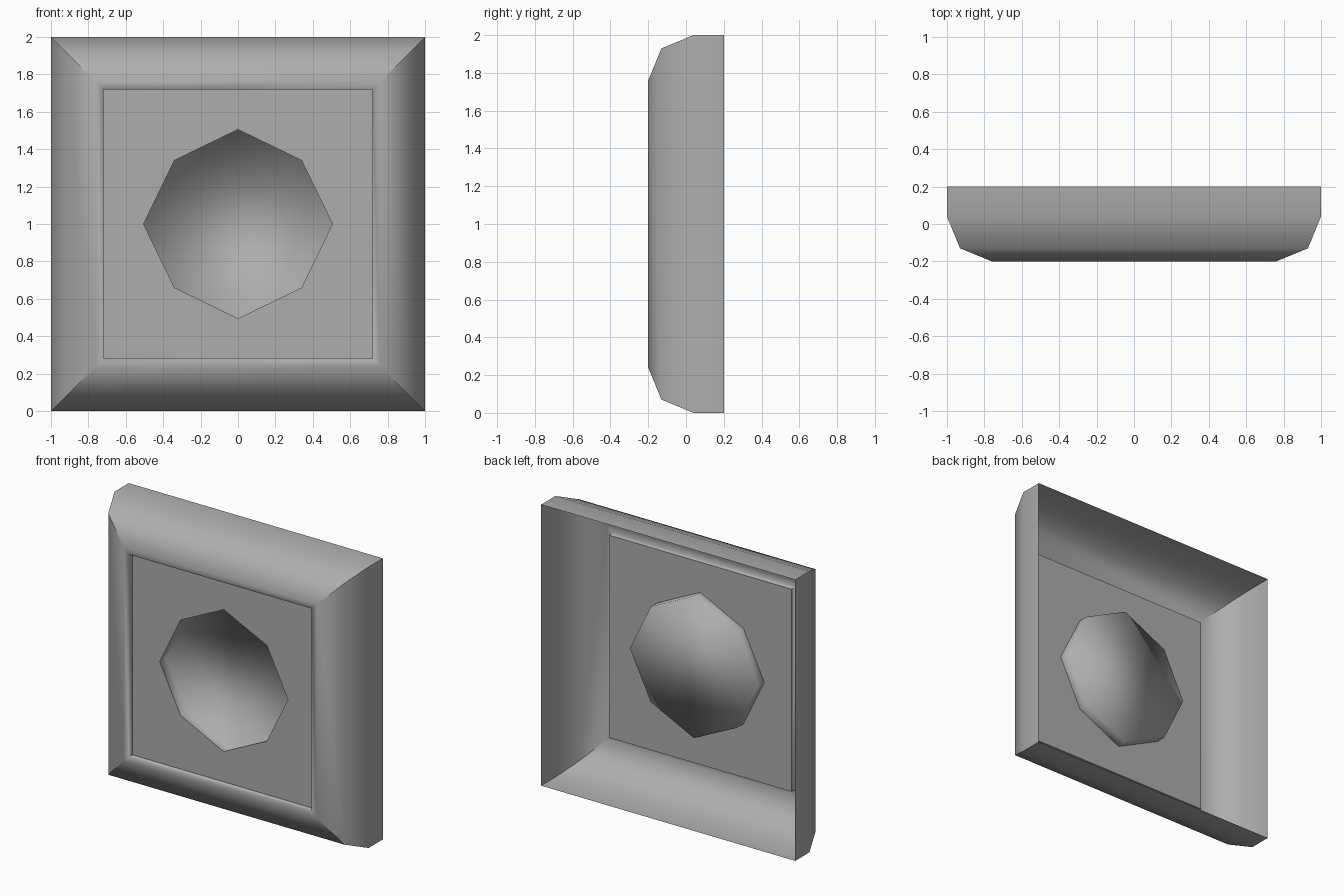
import bpy, bmesh
from math import radians

cube = bpy.data.objects.get("Cube")
if cube:
    bpy.data.objects.remove(cube, do_unlink=True)

# One plain grey for everything
grey = bpy.data.materials.new("plain_grey")
grey.use_nodes = True
colour = (0.42, 0.42, 0.42, 1)
grey.diffuse_color = colour
grey.node_tree.nodes["Principled BSDF"].inputs["Base Color"].default_value = colour

# Corner directions, counter-clockwise from the front
CORNERS = [(1, -1), (1, 1), (-1, 1), (-1, -1)]
COMPASS = [(1, 0), (1, 1), (0, 1), (-1, 1), (-1, 0), (-1, -1), (0, -1), (1, -1)]


def square(size, y):
    return [(size * a, y, 1 + size * b) for a, b in CORNERS]


def square_with_midpoints(size, y):
    return [(size * a, y, 1 + size * b) for a, b in COMPASS]


def octagon(y, tip=0.505, diagonal=0.34):
    return [((diagonal if a and b else tip) * a, y,
             1 + (diagonal if a and b else tip) * b) for a, b in COMPASS]


def loft(name, rings, cap=False, sharp_mitres=False):
    """Join nested rings with quads, from the outside inwards."""
    bm = bmesh.new()
    loops = [[bm.verts.new(p) for p in ring] for ring in rings]
    for a, b in zip(loops, loops[1:]):
        for i in range(len(a)):
            j = (i + 1) % len(a)
            bm.faces.new((a[i], a[j], b[j], b[i]))
    if cap:
        bm.faces.new(loops[-1])
    for face in bm.faces:
        face.smooth = True
    for edge in bm.edges:
        across = abs(edge.verts[0].co.y - edge.verts[1].co.y) > 0.001
        bend = edge.calc_face_angle(0)
        edge.smooth = not (bend > radians(60) or (sharp_mitres and across))
    mesh = bpy.data.meshes.new(name)
    bm.to_mesh(mesh)
    bm.free()
    mesh.materials.append(grey)
    obj = bpy.data.objects.new(name, mesh)
    bpy.context.collection.objects.link(obj)
    return obj


# Rounded hollow frame, open at the back, with a step down to the panel
PROFILE = [(1, 0.2), (1, 0.04), (0.93, -0.13), (0.76, -0.2),
           (0.72, -0.2), (0.72, -0.16)]
loft("frame_shell", [square(s, y) for s, y in PROFILE], sharp_mitres=True)

# Flat panel with an eight-sided opening
loft("recessed_panel", [square_with_midpoints(0.72, -0.16), octagon(-0.16)])

# Eight-sided well with a flat floor
loft("octagonal_well", [octagon(-0.16), octagon(-0.09)], cap=True)
